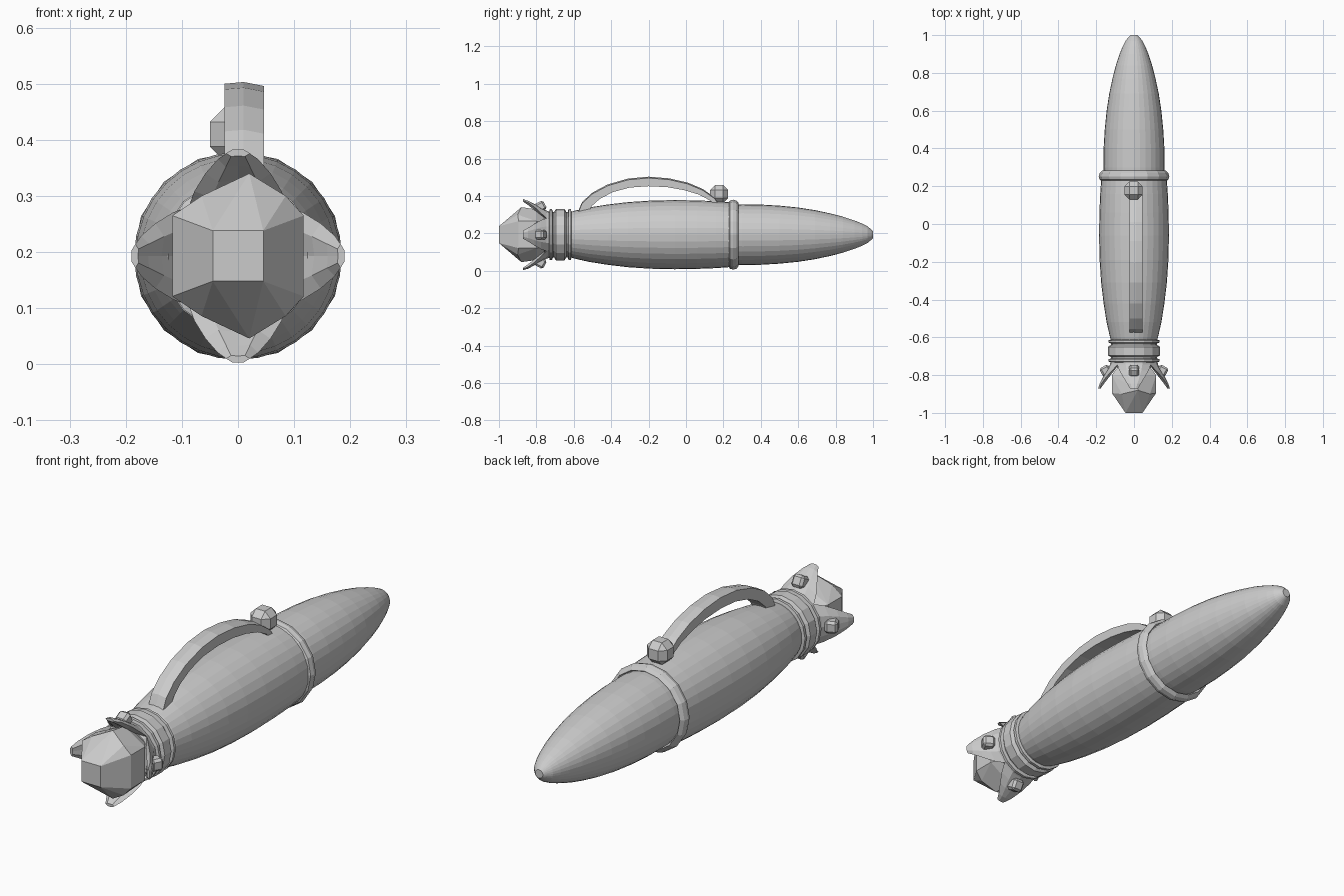
import bpy, bmesh, math
from mathutils import Vector, Matrix

if "Cube" in bpy.data.objects:
    bpy.data.objects.remove(bpy.data.objects["Cube"])

CZ = 0.193  # height of the pen axis


def finish(name, bm):
    bmesh.ops.remove_doubles(bm, verts=bm.verts, dist=1e-5)
    bmesh.ops.recalc_face_normals(bm, faces=bm.faces)
    me = bpy.data.meshes.new(name)
    bm.to_mesh(me)
    bm.free()
    ob = bpy.data.objects.new(name, me)
    bpy.context.collection.objects.link(ob)
    return ob


def loft(name, rings, closed=False):
    """Skin a list of equal-length point loops, capping the ends unless closed."""
    bm = bmesh.new()
    vs = [[bm.verts.new(p) for p in ring] for ring in rings]
    n = len(vs[0])
    pairs = list(zip(vs, vs[1:])) + ([(vs[-1], vs[0])] if closed else [])
    for a, b in pairs:
        for i in range(n):
            j = (i + 1) % n
            bm.faces.new((a[i], a[j], b[j], b[i]))
    if not closed:
        bm.faces.new(vs[0])
        bm.faces.new(vs[-1])
    return finish(name, bm)


def lathe(name, profile, sides, closed=False):
    """Spin (y, radius) pairs around the pen axis."""
    return loft(name, [[(r * math.sin(2 * math.pi * i / sides), y,
                         CZ + r * math.cos(2 * math.pi * i / sides))
                        for i in range(sides)] for y, r in profile], closed)


def hull(name, points):
    bm = bmesh.new()
    for p in points:
        bm.verts.new(p)
    res = bmesh.ops.convex_hull(bm, input=bm.verts)
    junk = [v for v in res["geom_interior"] if isinstance(v, bmesh.types.BMVert)]
    bmesh.ops.delete(bm, geom=junk, context='VERTS')
    bmesh.ops.dissolve_limit(bm, angle_limit=0.02, verts=bm.verts, edges=bm.edges)
    return finish(name, bm)


def bevelled_cube(size, inner):
    """Points of a cube with flat bevelled edges and corners."""
    signs = [(a, b, c) for a in (-1, 1) for b in (-1, 1) for c in (-1, 1)]
    return [Vector([s[k] * (size if k == ax else inner) for k in range(3)])
            for ax in range(3) for s in signs]


# cap and barrel
lathe("pen_cap", [(-0.62, 0.12), (-0.60, 0.127), (-0.52, 0.145), (-0.42, 0.161),
                  (-0.31, 0.174), (-0.19, 0.182), (-0.06, 0.185), (0.06, 0.183),
                  (0.16, 0.179), (0.255, 0.172)], 32)
lathe("pen_barrel", [(0.22, 0.158), (0.30, 0.162), (0.40, 0.161), (0.50, 0.155),
                     (0.60, 0.145), (0.69, 0.131), (0.77, 0.114), (0.84, 0.096),
                     (0.90, 0.076), (0.94, 0.060), (0.97, 0.045), (0.99, 0.028),
                     (1.0, 0.018)], 32)

# ring where the cap meets the barrel
lathe("cap_ring", [(0.225, 0.168), (0.235, 0.182), (0.252, 0.187), (0.270, 0.182),
                   (0.282, 0.168), (0.252, 0.150)], 16, True)

# collar bands behind the crown
lathe("collar", [(-0.76, 0.112), (-0.73, 0.122), (-0.61, 0.122)], 16)
lathe("collar_band", [(-0.705, 0.122), (-0.695, 0.138), (-0.650, 0.138), (-0.640, 0.122)], 16)
for k, y in enumerate((-0.622, -0.722)):
    lathe("collar_ring_%d" % (k + 1),
          [(y - 0.010, 0.122), (y - 0.006, 0.136), (y + 0.006, 0.136), (y + 0.010, 0.122)], 16)

# four crown claws, each with a stud
claw = [(-0.715, 0.120, 0.088, 0.026), (-0.745, 0.128, 0.088, 0.030),
        (-0.775, 0.144, 0.078, 0.030), (-0.810, 0.164, 0.058, 0.028),
        (-0.845, 0.182, 0.036, 0.022), (-0.872, 0.190, 0.021, 0.012)]
tilt = Matrix.Rotation(math.radians(28), 3, 'X')
for k in range(4):
    turn = Matrix.Rotation(k * math.pi / 2, 3, 'Y')
    base = Vector((0, 0, CZ))
    rings = []
    for y, r, w, t in claw:
        ring = []
        for rad, us in ((r, (-1, -0.5, 0, 0.5, 1)), (r - t, (0.6, 0, -0.6))):
            for u in us:
                x = u * w
                drop = 0.006 if abs(u) == 1 else 0
                ring.append(base + turn @ Vector((x, y, math.sqrt(rad * rad - x * x) - drop)))
        rings.append(ring)
    loft("crown_claw_%d" % (k + 1), rings)
    hull("claw_stud_%d" % (k + 1),
         [base + turn @ (tilt @ p + Vector((0, -0.777, 0.150)))
          for p in bevelled_cube(0.026, 0.016)])

# faceted gem at the front
gem = []
for s in (-1, 1):
    for q in (-1, 1):
        gem += [(s * 0.045, -1.0, CZ + q * 0.045),
                (s * 0.117, -0.895, CZ + q * 0.072),
                (s * 0.117, -0.80, CZ + q * 0.072),
                (s * 0.06, -0.72, CZ + q * 0.06)]
    gem += [(0.02, -0.88, CZ + s * 0.147), (0.02, -0.80, CZ + s * 0.135)]
    gem += [(-0.065, -0.90, CZ + s * 0.107), (0.085, -0.90, CZ + s * 0.107)]
hull("gem", gem)

# arched clip with its end ball
outer = [(-0.577, 0.315), (-0.555, 0.365), (-0.50, 0.415), (-0.42, 0.458), (-0.31, 0.490),
         (-0.20, 0.50), (-0.09, 0.491), (0.01, 0.468), (0.09, 0.434), (0.15, 0.392), (0.175, 0.36)]
inner = [(-0.520, 0.315), (-0.505, 0.345), (-0.46, 0.385), (-0.39, 0.421), (-0.30, 0.445),
         (-0.20, 0.452), (-0.10, 0.447), (-0.01, 0.431), (0.07, 0.407), (0.13, 0.375), (0.15, 0.355)]
loft("clip", [[(-0.024, *o), (0.01, o[0], o[1] + 0.003), (0.046, o[0], o[1] - 0.004),
               (0.046, *i), (-0.024, *i)] for o, i in zip(outer, inner)])
hull("clip_ball", [p + Vector((-0.002, 0.177, 0.41)) for p in bevelled_cube(0.048, 0.022)])
